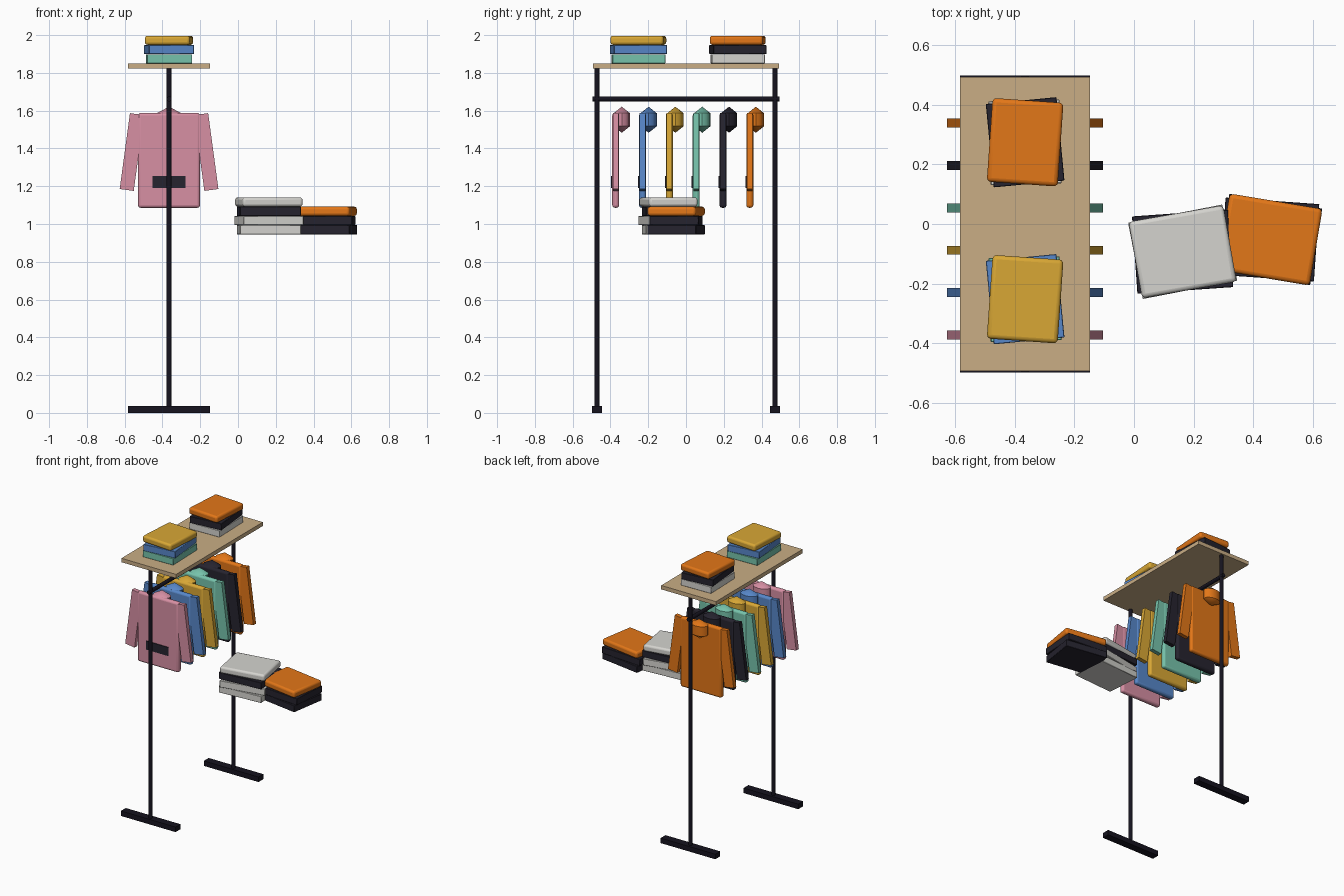
import bpy
from math import radians, pi

if "Cube" in bpy.data.objects:
    bpy.data.objects.remove(bpy.data.objects["Cube"])

CX = -0.365  # rack centre in x


def material(name, r, g, b):
    m = bpy.data.materials.new(name)
    m.diffuse_color = [(c / 255) ** 2.2 for c in (r, g, b)] + [1]
    m.use_nodes = True
    m.node_tree.nodes["Principled BSDF"].inputs["Base Color"].default_value = m.diffuse_color
    return m


MATS = {
    "pink": material("pink", 214, 142, 162),
    "blue": material("blue", 88, 134, 200),
    "yellow": material("yellow", 216, 166, 56),
    "teal": material("teal", 118, 194, 170),
    "dark": material("dark", 42, 40, 50),
    "orange": material("orange", 226, 118, 30),
    "white": material("white", 212, 211, 206),
    "metal": material("metal", 28, 26, 36),
    "wood": material("wood", 200, 172, 132),
}


def finish(name, mat):
    o = bpy.context.object
    o.name = name
    o.data.materials.append(MATS[mat])
    return o


def box(name, loc, size, mat, rot=(0, 0, 0), bevel=0, segments=2):
    bpy.ops.mesh.primitive_cube_add(size=1, location=loc, rotation=rot)
    o = finish(name, mat)
    o.scale = size
    bpy.ops.object.transform_apply(location=False, rotation=False, scale=True)
    if bevel:
        b = o.modifiers.new("bevel", "BEVEL")
        b.width = bevel
        b.segments = segments
        bpy.ops.object.shade_smooth_by_angle(angle=radians(35))
    return o


def tube(name, loc, radius, length, rot=(0, 0, 0)):
    bpy.ops.mesh.primitive_cylinder_add(vertices=12, radius=radius, depth=length,
                                        location=loc, rotation=rot)
    finish(name, "metal")
    bpy.ops.object.shade_smooth_by_angle(angle=radians(35))


# Rack frame
for side, s in (("front", -1), ("back", 1)):
    box(side + "_foot", (CX, s * 0.471, 0.018), (0.435, 0.055, 0.036), "metal")
    tube(side + "_post", (CX, s * 0.471, 0.925), 0.0135, 1.8)
tube("hanging_rail", (CX, 0, 1.662), 0.0135, 0.99, (pi / 2, 0, 0))
box("shelf", (CX, 0, 1.836), (0.435, 0.985, 0.028), "wood")


# Hanging shirts
def shirt(i, color):
    y = -0.372 + i * 0.142
    n = f"shirt_{i + 1}_"
    box(n + "body", (CX, y, 1.337), (0.328, 0.037, 0.502), color, bevel=0.014, segments=3)
    for side, s in (("left", -1), ("right", 1)):
        box(n + side + "_sleeve", (CX + s * 0.197, y, 1.381), (0.075, 0.03, 0.405),
            color, rot=(0, -s * radians(7.7), 0))
    box(n + "front_band", (CX, y - 0.02, 1.222), (0.175, 0.008, 0.062), "dark")
    bpy.ops.mesh.primitive_uv_sphere_add(segments=12, ring_count=3, radius=1,
                                         location=(CX, y + 0.032, 1.552),
                                         scale=(0.075, 0.05, 0.069))
    finish(n + "collar", color)
    bpy.ops.object.shade_smooth_by_angle(angle=radians(35))


for i, color in enumerate(("pink", "blue", "yellow", "teal", "dark", "orange")):
    shirt(i, color)


# Folded stacks: layers listed bottom to top as (color, turn in degrees)
def stack(name, x, y, z, w, d, layers, h=0.049):
    for k, (color, turn) in enumerate(layers):
        top = k == len(layers) - 1
        box(f"{name}_layer_{k + 1}", (x, y, z + h * (k + 0.5)), (w, d, h * 0.98), color,
            rot=(0, 0, radians(turn)), bevel=0.014 if top else 0.002,
            segments=3 if top else 1)


stack("shelf_stack_front", CX, -0.252, 1.85, 0.238, 0.281,
      [("teal", 1.5), ("blue", 5.5), ("yellow", -4)])
stack("shelf_stack_back", CX, 0.274, 1.85, 0.238, 0.281,
      [("white", 1.5), ("dark", 5.5), ("orange", -4)])
stack("white_stack", 0.163, -0.093, 0.945, 0.322, 0.26,
      [("white", 4), ("white", 11), ("dark", 4), ("white", 10)])
stack("orange_stack", 0.455, -0.052, 0.945, 0.315, 0.26,
      [("dark", -9), ("dark", -4), ("orange", -9.5)])
